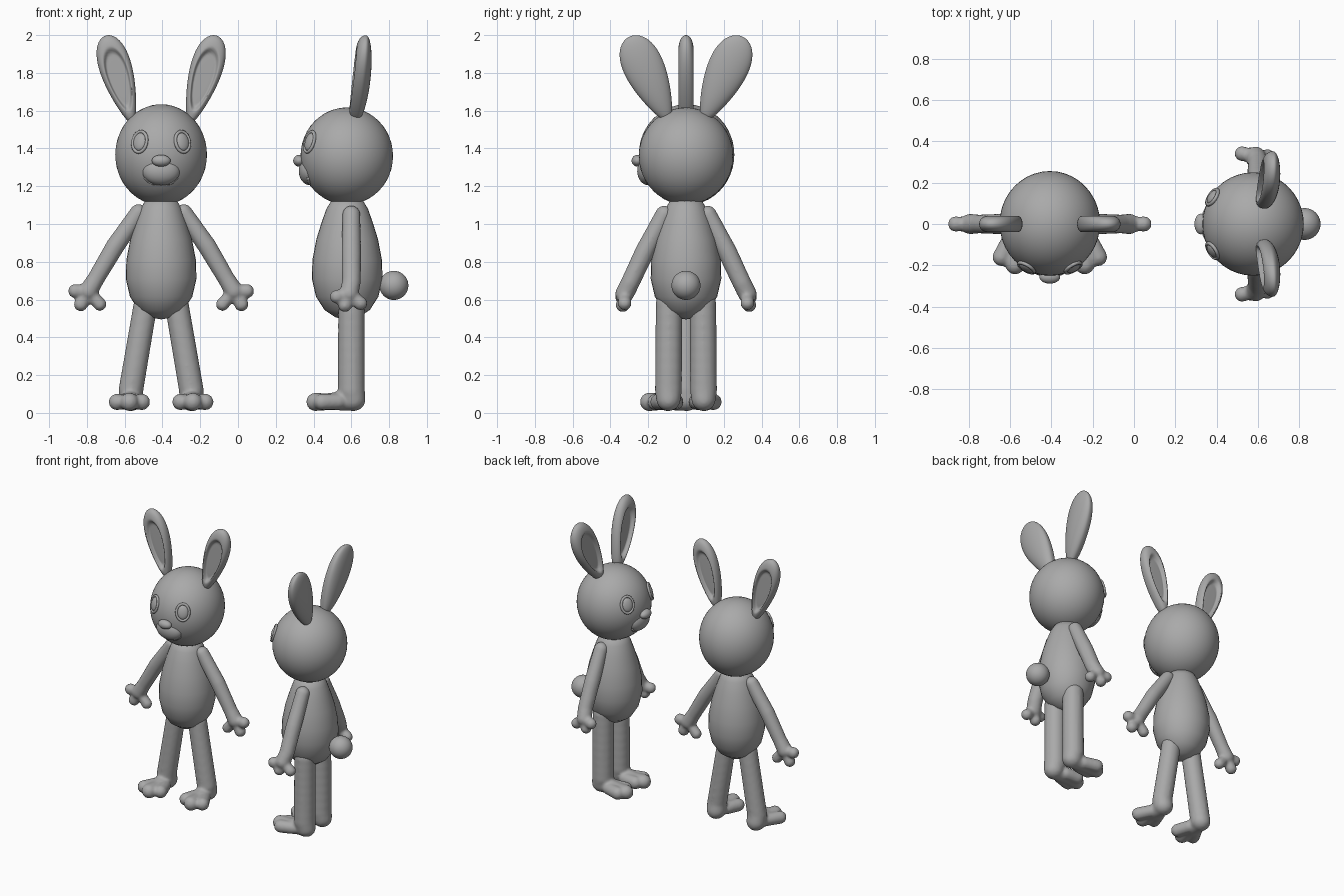
import bpy, bmesh, math
from mathutils import Matrix, Vector

if "Cube" in bpy.data.objects:
    bpy.data.objects.remove(bpy.data.objects["Cube"])

grey = bpy.data.materials.new("plain grey")
grey.use_nodes = True
grey.diffuse_color = (0.4, 0.4, 0.4, 1)
grey.node_tree.nodes["Principled BSDF"].inputs["Base Color"].default_value = (0.4, 0.4, 0.4, 1)


def finish(bm, name, place, smooth=True):
    """Turn a bmesh into a placed object with the shared material."""
    mesh = bpy.data.meshes.new(name)
    bm.transform(place)
    bmesh.ops.recalc_face_normals(bm, faces=bm.faces[:])
    for f in bm.faces:
        f.smooth = smooth
    bm.to_mesh(mesh)
    bm.free()
    mesh.materials.append(grey)
    ob = bpy.data.objects.new(name, mesh)
    bpy.context.collection.objects.link(ob)
    return ob


def add_ball(bm, centre, size, rot=Matrix(), detail=4):
    m = Matrix.Translation(centre) @ rot @ Matrix.Diagonal((*size, 1))
    return bmesh.ops.create_icosphere(bm, subdivisions=detail, radius=1, matrix=m)["verts"]


def ball(name, place, centre, size, rot=Matrix(), detail=4):
    bm = bmesh.new()
    add_ball(bm, centre, size, rot, detail)
    return finish(bm, name, place)


def limb(name, place, side, paths):
    """Rounded paths of (x, y, z, radius), fused into one soft skin."""
    bm = bmesh.new()
    for path in paths:
        for a, b in zip(path, path[1:]):
            a, b = Vector(a), Vector(b)
            steps = max(3, int((b - a).length / 0.012))
            for i in range(steps + 1):
                x, y, z, r = a.lerp(b, i / steps)
                add_ball(bm, (side * x, y, z), (r, r, r), detail=3)
    ob = finish(bm, name, place)
    skin = ob.modifiers.new("skin", "REMESH")
    skin.mode = "VOXEL"
    skin.voxel_size = 0.01
    skin.use_smooth_shade = True
    soft = ob.modifiers.new("soften", "SMOOTH")
    soft.factor = 0.5
    soft.iterations = 4


def body(name, place):
    """Egg-shaped torso turned from a profile."""
    profile = [(0, .495), (.06, .505), (.12, .545), (.165, .615), (.187, .71), (.184, .81),
               (.163, .92), (.135, 1.01), (.11, 1.08), (.08, 1.13), (0, 1.15)]
    bm = bmesh.new()
    pts = [bm.verts.new((r, 0, z)) for r, z in profile]
    edges = [bm.edges.new(p) for p in zip(pts, pts[1:])]
    bmesh.ops.spin(bm, geom=pts + edges, axis=(0, 0, 1), cent=(0, 0, 0),
                   angle=math.tau, steps=32, use_merge=True)
    bmesh.ops.remove_doubles(bm, verts=bm.verts[:], dist=0.001)
    finish(bm, name, place)


def ear(name, place, side, centre, size, splay, lean, hollow_back):
    """Tapered slab with a raised rim round a hollow."""
    bm = bmesh.new()
    verts = add_ball(bm, (0, 0, 0), (1, 1, 1), detail=5)
    for v in verts:
        rho = min(1, math.hypot(v.co.x, v.co.z))
        back = v.co.y > 0
        thick = math.sqrt(1 - rho ** 2) if back and not hollow_back else math.sqrt(1 - rho ** 6)
        if not back or hollow_back:
            t = min(1, max(0, (0.74 - rho) / 0.16))
            thick -= 0.6 * t * t * (3 - 2 * t)
        v.co.y = math.copysign(thick, v.co.y)
        v.co.x *= 0.72 + 0.28 * v.co.z
    turn = Matrix.Rotation(side * splay, 4, "Y") @ Matrix.Rotation(-lean, 4, "X")
    x, y, z = centre
    bm.transform(Matrix.Translation((side * x, y, z)) @ turn @ Matrix.Diagonal((*size, 1)))
    finish(bm, name, place)


def tube(name, place, points, radius, closed=False):
    """Thin round cord through points, as a mesh."""
    bm = bmesh.new()
    rings = []
    n = len(points)
    for i, p in enumerate(points):
        before = points[i - 1] if closed or i else p
        after = points[(i + 1) % n] if closed or i < n - 1 else p
        q = (after - before).to_track_quat("Z", "Y")
        rings.append([bm.verts.new(p + q @ Vector((radius * math.cos(k * math.tau / 8),
                      radius * math.sin(k * math.tau / 8), 0))) for k in range(8)])
    pairs = list(zip(rings, rings[1:])) + ([(rings[-1], rings[0])] if closed else [])
    for a, b in pairs:
        for k in range(8):
            bm.faces.new((a[k], a[(k + 1) % 8], b[(k + 1) % 8], b[k]))
    if not closed:
        bm.faces.new(rings[0])
        bm.faces.new(rings[-1])
    finish(bm, name, place)


def face(name, place, centre, half, eye_x):
    """Eyes, nose and mouth set on the head surface."""
    def on_head(x, z):
        u, w = x / half.x, (z - centre.z) / half.z
        return Vector((x, centre.y - half.y * math.sqrt(1 - u * u - w * w), z))

    for side, label in ((1, "left"), (-1, "right")):
        p = on_head(side * eye_x, 1.435)
        d = p - centre
        normal = Vector((d.x / half.x ** 2, d.y / half.y ** 2, d.z / half.z ** 2)).normalized()
        rot = normal.to_track_quat("-Y", "Z").to_matrix().to_4x4()
        ball(f"{name}_{label}_eye", place, p, (.037, .017, .048), rot)
        rim = [p + rot.to_3x3() @ Vector((.042 * math.cos(a), 0, .056 * math.sin(a)))
               for a in (i * math.tau / 28 for i in range(28))]
        tube(f"{name}_{label}_eyelid", place, rim, .009, True)
        lip = []
        for i in range(13):
            t = i / 12
            p = on_head(side * .085 * t, 1.235 - .025 * math.sin(math.pi * t) + .012 * t)
            lip.append(p)
        tube(f"{name}_{label}_lip", place, lip, .009)
    tip = on_head(0, 1.335)
    ball(f"{name}_nose", place, tip + Vector((0, -.008, 0)), (.05, .032, .031))
    ball(f"{name}_muzzle", place, tip + Vector((0, .05, -.055)), (.1, .06, .075))


def arm_paths(shoulder, elbow, wrist, palm, tips):
    return [[shoulder, elbow, wrist, palm]] + [[(*palm[:3], .03), tip] for tip in tips]


def leg_paths(hip, ankle, y, spread):
    """Leg, foot and three toes."""
    x = ankle[0]
    ball_of_foot = (x + .005, y - .11, .06, .046)
    paths = [[hip, ankle, (x, y + .01, .074, .065)], [(x, y + .015, .07, .06), ball_of_foot]]
    for k in (-1, 0, 1):
        reach = .19 if k == 0 else .155
        paths.append([(x + .03 * k, y - .07, .06, .042),
                      (x + .008 + spread * k, y - reach, .058, .049 if k == 0 else .044)])
    return paths


def rabbit(name, place, head, half, eye_x, arm, leg, ear_args, tail):
    body(f"{name}_body", place)
    ball(f"{name}_head", place, head, half)
    face(name, place, head, half, eye_x)
    for side, label in ((1, "left"), (-1, "right")):
        limb(f"{name}_{label}_arm", place, side, arm)
        limb(f"{name}_{label}_leg", place, side, leg)
        ear(f"{name}_{label}_ear", place, side, *ear_args)
    if tail:
        ball(f"{name}_tail", place, (0, .247, .675), (.077, .077, .077))


# Rabbit facing forward, arms spread
rabbit("open_rabbit", Matrix.Translation((-.407, 0, 0)),
       Vector((0, .003, 1.367)), Vector((.243, .253, .267)), .113,
       arm_paths((.12, 0, 1.06, .046), (.245, 0, .88, .05), (.345, 0, .71, .046), (.385, 0, .645, .05),
                 [(.455, 0, .645, .038), (.425, 0, .575, .038), (.325, 0, .575, .036)]),
       leg_paths((.085, -.005, .56, .064), (.16, -.005, .12, .066), -.005, .066),
       ((.222, 0, 1.765), (.112, .043, .243), math.radians(17), 0, True), False)

# Rabbit turned sideways, arms lowered, with a tail
rabbit("turned_rabbit", Matrix.Translation((.578, 0, 0)) @ Matrix.Rotation(-math.pi / 2, 4, "Z"),
       Vector((0, -.002, 1.36)), Vector((.25, .245, .257)), .13,
       arm_paths((.115, .022, 1.05, .048), (.22, .022, .85, .052), (.295, .022, .69, .05), (.325, .01, .63, .05),
                 [(.34, -.055, .615, .037), (.335, -.012, .57, .037), (.325, .07, .58, .037)]),
       leg_paths((.09, .022, .58, .07), (.093, .022, .12, .072), .022, .045),
       ((.195, .075, 1.768), (.14, .048, .248), math.radians(25), math.radians(6), False), True)
